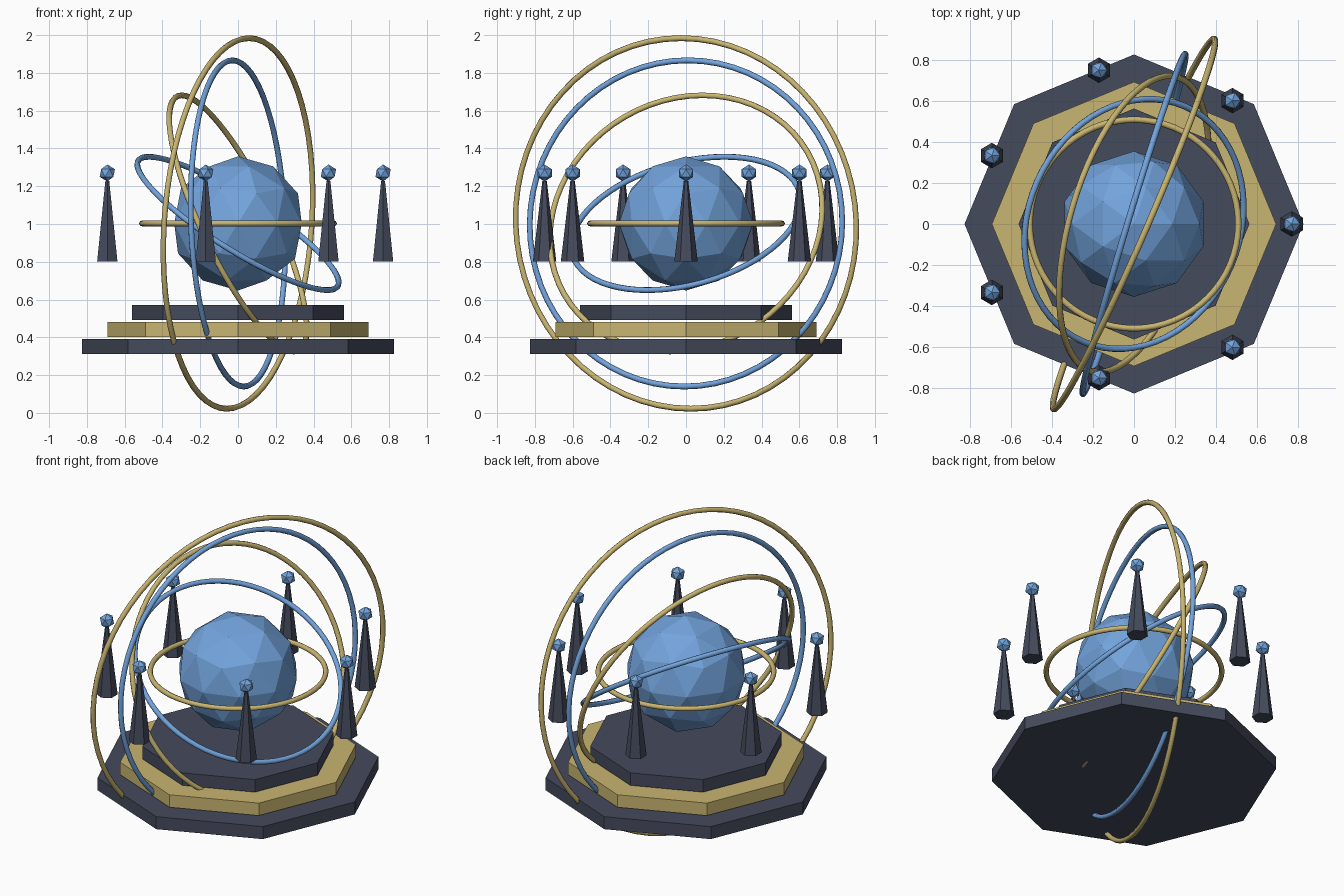
import bpy
import math
from mathutils import Vector

if "Cube" in bpy.data.objects:
    bpy.data.objects.remove(bpy.data.objects["Cube"])

CZ = 1.003  # height of the centre of the sphere and rings


def material(name, rgb):
    m = bpy.data.materials.new(name)
    m.diffuse_color = (*rgb, 1.0)
    m.use_nodes = True
    m.node_tree.nodes["Principled BSDF"].inputs["Base Color"].default_value = m.diffuse_color
    return m


SLATE = material("dark slate", (0.060, 0.070, 0.108))
GOLD = material("pale gold", (0.58, 0.46, 0.165))
BLUE = material("sky blue", (0.17, 0.37, 0.72))


def finish(name, mat):
    ob = bpy.context.object
    ob.name = name
    ob.data.materials.append(mat)
    return ob


# Stepped octagonal base, three separate plates
for i, (radius, z, mat) in enumerate([(0.825, 0.352, SLATE),
                                      (0.692, 0.441, GOLD),
                                      (0.562, 0.531, SLATE)]):
    bpy.ops.mesh.primitive_cylinder_add(vertices=8, radius=radius, depth=0.08,
                                        location=(0, 0, z))
    finish(f"base_step_{i + 1}", mat)

# Faceted core sphere
bpy.ops.mesh.primitive_ico_sphere_add(subdivisions=2, radius=0.355, location=(0, 0, CZ))
finish("core_sphere", BLUE)

# Nested tilted rings: major radius and the axis each one turns around
rings = [(0.508, (0, 0, 1)),
         (0.624, (0.52, -0.225, 0.826)),
         (0.746, (0.872, -0.255, 0.416)),
         (0.864, (0.957, -0.288, 0.036)),
         (0.983, (0.915, -0.397, -0.065))]
for i, (radius, axis) in enumerate(rings):
    rot = Vector(axis).to_track_quat('Z', 'Y').to_euler()
    bpy.ops.mesh.primitive_torus_add(major_radius=radius, minor_radius=0.0155,
                                     major_segments=64, minor_segments=8,
                                     location=(0, 0, CZ), rotation=rot)
    finish(f"ring_{i + 1}", BLUE if i % 2 else GOLD)
    bpy.ops.object.shade_smooth()

# Seven floating spires, each topped by a small gem
for i in range(7):
    a = 2 * math.pi * i / 7
    x, y = 0.768 * math.cos(a), 0.768 * math.sin(a)
    bpy.ops.mesh.primitive_cone_add(vertices=6, radius1=0.062, radius2=0.012,
                                    depth=0.425, location=(x, y, 1.0145))
    finish(f"spire_{i + 1}", SLATE)
    bpy.ops.mesh.primitive_ico_sphere_add(subdivisions=1, radius=0.045,
                                          location=(x, y, 1.27))
    finish(f"spire_gem_{i + 1}", BLUE)
